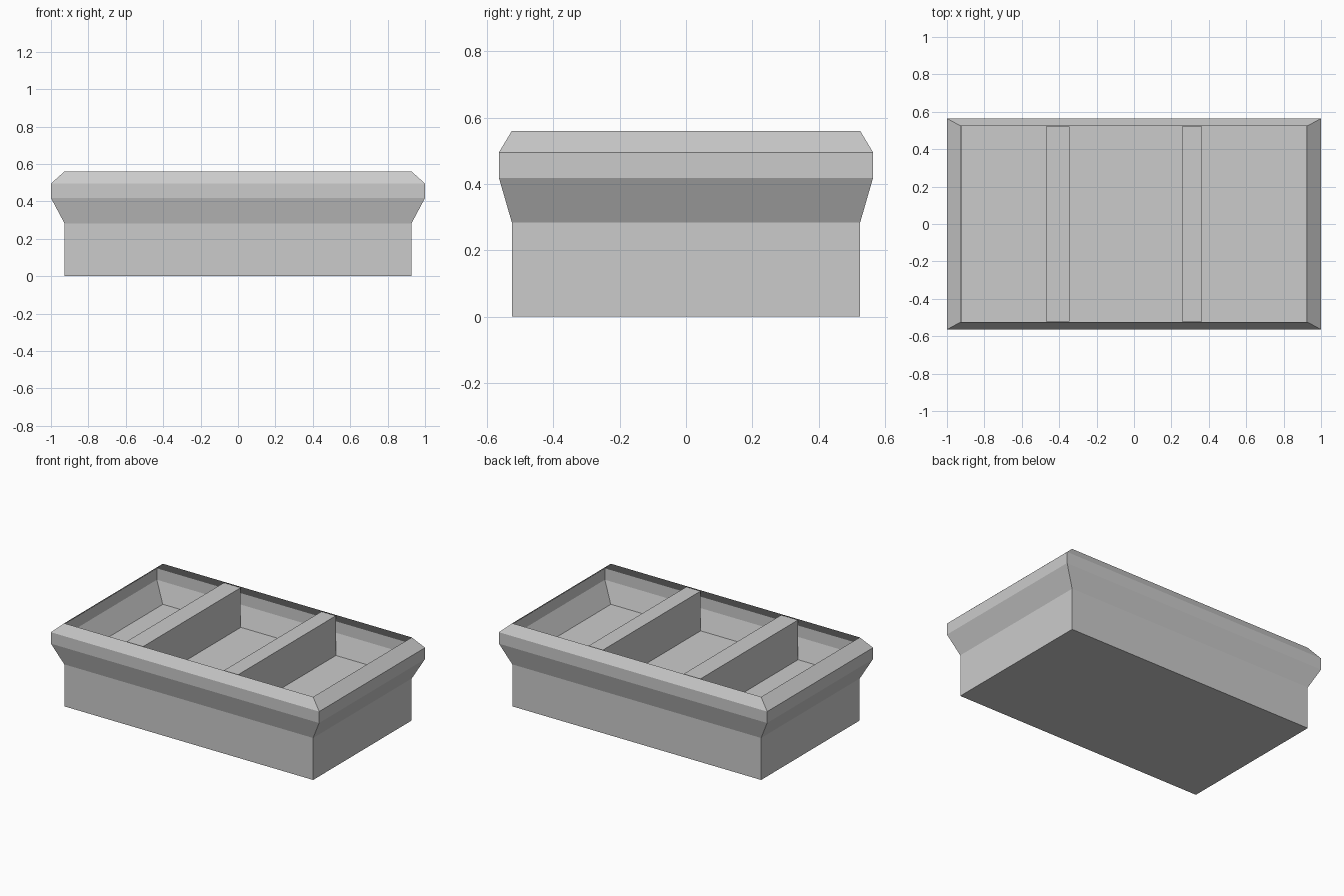
import bpy, bmesh

if "Cube" in bpy.data.objects:
    bpy.data.objects.remove(bpy.data.objects["Cube"])


def finish(name, bm):
    bmesh.ops.recalc_face_normals(bm, faces=bm.faces)
    mesh = bpy.data.meshes.new(name)
    bm.to_mesh(mesh)
    bm.free()
    obj = bpy.data.objects.new(name, mesh)
    bpy.context.collection.objects.link(obj)
    return obj


def box(name, x0, x1, y0, y1, z0, z1):
    bm = bmesh.new()
    bmesh.ops.create_cube(bm, size=1)
    for v in bm.verts:
        v.co.x = (x0 + x1) / 2 + v.co.x * (x1 - x0)
        v.co.y = (y0 + y1) / 2 + v.co.y * (y1 - y0)
        v.co.z = (z0 + z1) / 2 + v.co.z * (z1 - z0)
    return finish(name, bm)


# Open tray: rectangular rings (half width, half depth, height) lofted upward
profile = [
    (0.928, 0.525, 0.0),
    (0.928, 0.525, 0.283),
    (1.0, 0.564, 0.418),
    (1.0, 0.564, 0.495),
    (0.928, 0.525, 0.56),
]
bm = bmesh.new()
rings = [[bm.verts.new((sx * w, sy * d, z))
          for sx, sy in ((-1, -1), (1, -1), (1, 1), (-1, 1))]
         for w, d, z in profile]
bm.faces.new(rings[0])
for low, high in zip(rings, rings[1:]):
    for i in range(4):
        j = (i + 1) % 4
        bm.faces.new((low[i], low[j], high[j], high[i]))
finish("tray_shell", bm)

# Raised floor filling the lower part of the tray
box("tray_floor", -0.926, 0.926, -0.523, 0.523, 0.07, 0.288)

# Two dividers making three compartments
for name, x0, x1 in (("left_divider", -0.47, -0.345),
                     ("right_divider", 0.257, 0.364)):
    box(name, x0, x1, -0.522, 0.522, 0.07, 0.556)
